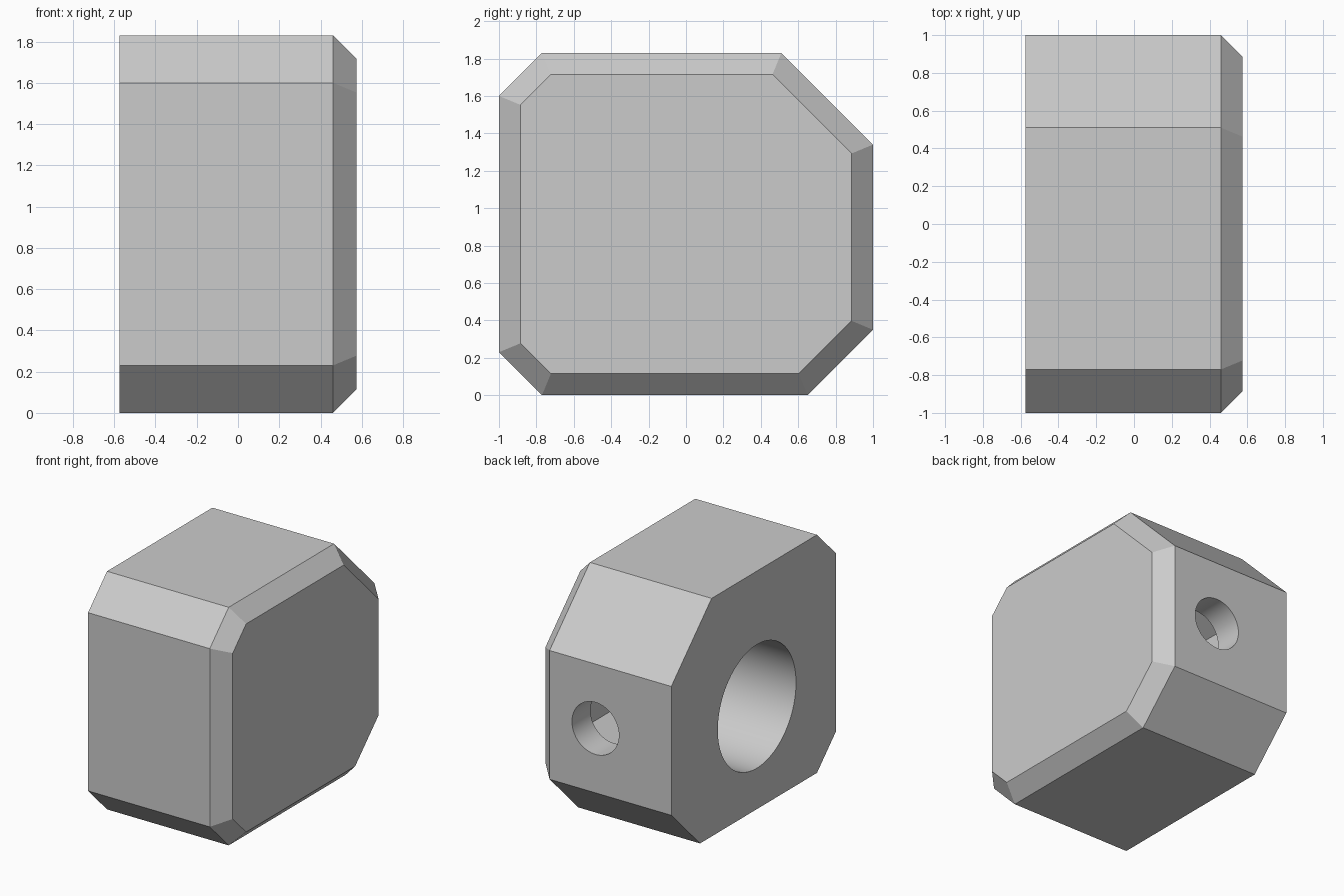
import bpy, bmesh, math
from mathutils import Matrix, Vector

if "Cube" in bpy.data.objects:
    bpy.data.objects.remove(bpy.data.objects["Cube"])

grey = bpy.data.materials.new("plain grey")
grey.diffuse_color = (0.6, 0.6, 0.6, 1)
grey.use_nodes = True
grey.node_tree.nodes["Principled BSDF"].inputs["Base Color"].default_value = grey.diffuse_color


def new_object(name, bm):
    bmesh.ops.recalc_face_normals(bm, faces=bm.faces)
    mesh = bpy.data.meshes.new(name)
    bm.to_mesh(mesh)
    bm.free()
    mesh.materials.append(grey)
    ob = bpy.data.objects.new(name, mesh)
    bpy.context.collection.objects.link(ob)
    return ob


def inset(points, d):
    """Offset a convex counter-clockwise outline inwards by d."""
    out = []
    for i, p in enumerate(points):
        a = (p - points[i - 1]).normalized()
        b = (points[(i + 1) % len(points)] - p).normalized()
        na, nb = Vector((-a.y, a.x)), Vector((-b.y, b.x))
        out.append(p + (na + nb) * d / (1 + na.dot(nb)))
    return out


def cutter(name, start, end, radius, sides):
    start, end = Vector(start), Vector(end)
    axis = end - start
    turn = axis.to_track_quat('Z', 'Y').to_matrix().to_4x4()
    bm = bmesh.new()
    bmesh.ops.create_cone(bm, cap_ends=True, segments=sides, radius1=radius,
                          radius2=radius, depth=axis.length,
                          matrix=Matrix.Translation((start + end) / 2) @ turn)
    ob = new_object(name, bm)
    ob.hide_render = True
    return ob


# Body: eight-sided side profile, with a chamfer around the right face
outline = [Vector(p) for p in ((-0.77, 0), (0.65, 0), (1, 0.35), (1, 1.34),
                               (0.51, 1.83), (-0.77, 1.83), (-1, 1.6), (-1, 0.23))]
bm = bmesh.new()
rings = [[bm.verts.new((x, p.x, p.y)) for p in pts] for x, pts in
         ((-0.575, outline), (0.46, outline), (0.575, inset(outline, 0.115)))]
for lower, upper in zip(rings, rings[1:]):
    for i in range(8):
        j = (i + 1) % 8
        bm.faces.new((lower[i], lower[j], upper[j], upper[i]))
bm.faces.new(rings[0])
bm.faces.new(rings[-1])
body = new_object("body", bm)

# Blind bore on the left, screw hole on the back, and nut pocket between them
cutters = [cutter("bore_cutter", (-0.7, -0.04, 0.79), (0.345, -0.04, 0.79), 0.475, 96),
           cutter("nut_pocket_cutter", (0.07, 0.2, 0.845), (0.07, 0.775, 0.845), 0.3, 6),
           cutter("screw_hole_cutter", (0.07, 0.6, 0.845), (0.07, 1.1, 0.845), 0.2, 64)]
bpy.context.view_layer.objects.active = body
body.select_set(True)
for c in cutters:
    mod = body.modifiers.new(c.name, 'BOOLEAN')
    mod.operation = 'DIFFERENCE'
    mod.solver = 'EXACT'
    mod.object = c
    bpy.ops.object.modifier_apply(modifier=mod.name)
    bpy.data.objects.remove(c)
bpy.ops.object.shade_smooth_by_angle(angle=math.radians(20))
